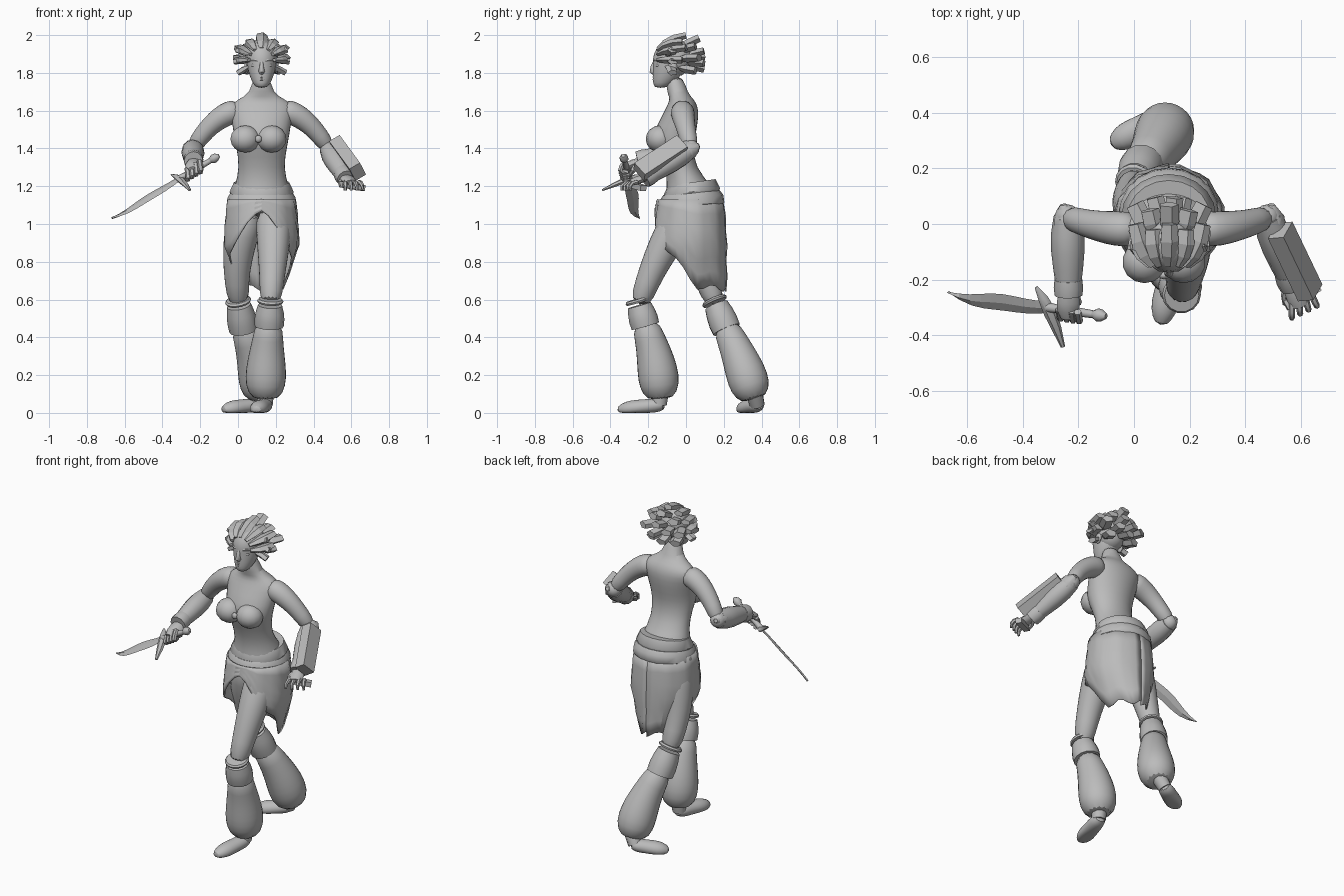
import bpy, bmesh, math
from math import sin, cos, pi, radians
from mathutils import Vector as V

if "Cube" in bpy.data.objects:
    bpy.data.objects.remove(bpy.data.objects["Cube"])

clay = bpy.data.materials.new("clay grey")
clay.use_nodes = True
GREY = (.5, .5, .5, 1)
clay.diffuse_color = GREY
clay.node_tree.nodes["Principled BSDF"].inputs["Base Color"].default_value = GREY
SIDES = ((-1, "right"), (1, "left"))
MIDDLE = .125


def finish(name, bm, smooth=True, sub=0, thick=0, angle=50):
    bmesh.ops.recalc_face_normals(bm, faces=bm.faces)
    mesh = bpy.data.meshes.new(name)
    bm.to_mesh(mesh)
    bm.free()
    mesh.materials.append(clay)
    ob = bpy.data.objects.new(name, mesh)
    bpy.context.collection.objects.link(ob)
    if thick:
        shell = ob.modifiers.new("thickness", "SOLIDIFY")
        shell.thickness, shell.offset = thick, 0
    if sub:
        ob.modifiers.new("smooth", "SUBSURF").levels = sub
    if smooth:
        bpy.ops.object.select_all(action="DESELECT")
        ob.select_set(True)
        bpy.context.view_layer.objects.active = ob
        bpy.ops.object.shade_smooth_by_angle(angle=radians(angle))
    return ob


def loft(name, rings, closed=True, **options):
    bm = bmesh.new()
    rows = [[bm.verts.new(p) for p in ring] for ring in rings]
    count = len(rows[0])
    for low, high in zip(rows, rows[1:]):
        for i in range(count if closed else count - 1):
            j = (i + 1) % count
            bm.faces.new((low[i], low[j], high[j], high[i]))
    if closed:
        bm.faces.new(rows[0])
        bm.faces.new(rows[-1])
    return finish(name, bm, **options)


def stack(name, rows, sides=16, tilt=0, **options):
    """Horizontal ellipses: z, centre y, radius x, radius y."""
    turn = [2 * pi * i / sides for i in range(sides)]
    rings = [[V((MIDDLE + rx * cos(a), cy + ry * sin(a), z + tilt * ry * sin(a))) for a in turn]
             for z, cy, rx, ry in rows]
    return loft(name, rings, **options)


def path(start, end, count, bend=None):
    """Evenly spaced points on a straight or bent line."""
    start, end = V(start), V(end)
    bend = V(bend) if bend else (start + end) / 2
    steps = [i / (count - 1) for i in range(count)]
    return [start.lerp(bend, t).lerp(bend.lerp(end, t), t) for t in steps]


def limb(name, points, radii, sides=10, squash=1, **options):
    """Round sections square to a path."""
    whole = points[-1] - points[0]
    ref = V((0, 0, 1)) if abs(whole.z) < .75 * whole.length else V((0, 1, 0))
    rings = []
    for i, (p, r) in enumerate(zip(points, radii)):
        t = (points[min(i + 1, len(points) - 1)] - points[max(i - 1, 0)]).normalized()
        u = t.cross(ref).normalized()
        w = u.cross(t) * squash
        turn = [2 * pi * k / sides for k in range(sides)]
        rings.append([p + r * (u * cos(a) + w * sin(a)) for a in turn])
    return loft(name, rings, **options)


def ball(name, loc, size, seg=14):
    bm = bmesh.new()
    bmesh.ops.create_uvsphere(bm, u_segments=seg, v_segments=seg // 2 + 1, radius=1)
    for v in bm.verts:
        v.co = V(a + b * c for a, b, c in zip(loc, v.co, size))
    return finish(name, bm)


def block(name, centre, axis, normal, size):
    u = V(axis).normalized()
    w = u.cross(V(normal)).normalized()
    frame = (u, w.cross(u), w)
    bm = bmesh.new()
    bmesh.ops.create_cube(bm, size=1)
    for v in bm.verts:
        v.co = sum((f * c * s for f, c, s in zip(frame, v.co, size)), V(centre))
    return finish(name, bm, smooth=False)


# torso, neck and bust
stack("torso", [(1.04, .03, .15, .13), (1.12, .03, .17, .15), (1.2, .02, .145, .12),
                (1.3, -.03, .118, .08), (1.41, -.06, .138, .1), (1.47, -.065, .15, .118),
                (1.57, -.03, .165, .1), (1.62, -.02, .18, .085), (1.66, -.02, .13, .065),
                (1.69, -.045, .058, .054), (1.79, -.065, .048, .05)], sub=1)
for s, side in SIDES:
    ball(side + "_cup", (.108 + s * .07, -.137, 1.45), (.08, .076, .072))
ball("top_knot", (.108, -.185, 1.45), (.02, .015, .02), 8)

# head and face
stack("head", [(1.72, -.135, .028, .032), (1.745, -.12, .048, .056), (1.79, -.1, .067, .078),
               (1.84, -.085, .08, .09), (1.9, -.08, .085, .1), (1.96, -.065, .06, .07),
               (1.98, -.06, .02, .03)], sub=1)
limb("nose", path((MIDDLE, -.162, 1.865), (MIDDLE, -.162, 1.795), 4, (MIDDLE, -.195, 1.81)),
     (.009, .011, .017, .012), 8)
for part, z in (("upper", 1.778), ("lower", 1.765)):
    ball(part + "_lip", (MIDDLE, -.162, z), (.024, .016, .009), 8)
for s, side in SIDES:
    ball(side + "_eye", (MIDDLE + s * .037, -.148, 1.84), (.02, .013, .01), 10)
    ball(side + "_ear", (MIDDLE + s * .08, -.07, 1.83), (.012, .024, .034), 10)
    brow = path((MIDDLE + s * .014, -.165, 1.86), (MIDDLE + s * .065, -.135, 1.862), 4,
                (MIDDLE + s * .045, -.168, 1.875))
    limb(side + "_brow", brow, (.007, .008, .007, .004), 6)

# hair: swept locks ending in broad blunt tufts
skull = V((MIDDLE, -.07, 1.868))
ball("hair_cap", skull + V((0, .015, .012)), (.09, .088, .1))


def lock(name, degrees, start, bend, end, radii):
    a = radians(degrees)
    stops = [skull + V((sin(a) * out, y, cos(a) * out * .93)) for y, out in (start, bend, end)]
    limb(name, path(stops[0], stops[2], len(radii), stops[1]), radii, 5, .6, smooth=False)


for i in range(7):
    jog = .02 * (i % 2)
    lock("front_lock", 30 * i - 90, (-.08, .065), (-.03, .12), (.05 + jog, .12 + jog), (.016, .03, .036, .03))
    lock("back_lock", 42 * i - 126, (.03, .07), (.07, .09), (.12 + jog, .105 + jog), (.016, .038, .036))
for i in range(4):
    lock("crown_tuft", 90 * i + 20, (.05, .02), (.1, .04), (.165, .055), (.018, .036, .034))
for s, side in SIDES:
    for k in range(3):
        lock(side + "_tuft", s * (66 + 27 * k), (-.03, .07), (0, .1), (.0, .145), (.016, .028, .028))


# legs: thigh, knee band, cuff, gathered trouser and bare foot
def leg(side, hip, thigh, knee, cuff, shin, ankle, heel, toe):
    hip, knee, cuff, ankle = V(hip), V(knee), V(cuff), V(ankle)
    down = (cuff - knee).normalized()
    limb(side + "_thigh", path(hip, knee, 5, thigh), (.1, .095, .08, .065, .058), 14, sub=1)
    limb(side + "_knee_band", path(knee - down * .035, knee - down * .015, 3), (.062, .07, .066), 14)
    limb(side + "_knee_cuff", path(knee, cuff, 4), (.064, .074, .079, .077), 14)
    limb(side + "_trouser", path(knee.lerp(cuff, .8), ankle, 6, shin),
         (.072, .082, .097, .11, .112, .075), 14, sub=1)
    limb(side + "_ankle", path(ankle + V((0, 0, .04)), V(heel).lerp(V(toe), .12), 3), (.045, .043, .04))
    foot = limb(side + "_foot", path(heel, toe, 6), (.034, .048, .048, .052, .05, .022), 12, .85, sub=1)
    for v in foot.data.vertices:
        v.co.z = max(v.co.z, 0)


leg("left", (.19, 0, 1.08), (.19, -.18, .8), (.17, -.247, .57), (.165, -.215, .46), (.145, -.14, .27),
    (.145, -.135, .065), (.15, -.11, .045), (.095, -.365, .015))
leg("right", (.05, .04, 1.08), (-.035, .06, .8), (.005, .16, .57), (.03, .215, .44), (.12, .315, .25),
    (.12, .362, .065), (.11, .39, .045), (-.085, .285, .015))

# sash and wrapped skirt
stack("sash", [(1.085, .03, .165, .16), (1.1, .03, .184, .173), (1.14, .03, .18, .168),
               (1.165, .03, .165, .15)], 20, .08)
stack("upper_sash", [(1.15, .03, .16, .145), (1.17, .03, .17, .15), (1.22, .03, .147, .127)], 20, .14)


def hem(t):
    """Hem height from the front opening (0) to the back (1)."""
    return .66 + .41 * max(0, 1 - t / .58) + .018 * sin(t * 20)


rings = []
for k in range(7):
    ring = []
    for i in range(33):
        t = i / 16 - 1
        drop = (1.13 - hem(t if t > 0 else -t * .85)) * k / 6
        out = .018 * sin(min(drop * 4, 1) * pi / 2) + .006 * (k % 2) * cos(i * 2)
        a = t * pi - pi / 2
        wide = .178 + out - .35 * max(0, drop - .24)
        deep = .17 + out + .1 * min(drop, .2) * max(0, -sin(a))
        ring.append(V((MIDDLE + wide * cos(a), .022 + deep * sin(a), 1.13 - drop)))
    rings.append(ring)
loft("wrap_skirt", rings, closed=False, thick=.008, angle=25)

# arms with bracers and elbow guards
for (s, side), wrist in zip(SIDES, (V((-.236, -.22, 1.343)), V((.56, -.19, 1.26)))):
    shoulder, elbow = V((.12 + s * .11, -.02, 1.605)), V((.12 + s * .36, .025, 1.4))
    bend = V((.12 + s * .245, -.02, 1.585))
    limb(side + "_upper_arm", path(shoulder, elbow, 6, bend), (.06, .067, .062, .055, .049, .045), 12, sub=1)
    ball(side + "_elbow", elbow, (.046, .046, .046))
    limb(side + "_bracer", path(elbow, wrist, 5), (.05, .06, .06, .054, .046), 12)
    limb(side + "_wrist_band", path(elbow.lerp(wrist, .92), elbow.lerp(wrist, 1.15), 3), (.05, .053, .05), 12)
    tip = elbow + V((s * .015, .045, .015))
    limb(side + "_elbow_guard", path(elbow.lerp(wrist, .15), tip, 3), (.055, .047, .012), 7)

# open left hand with a short bar
limb("left_palm", path((.566, -.2, 1.252), (.6, -.295, 1.217), 4), (.03, .038, .04, .032), 8, .55)
for i in range(4):
    knuckle = V((.568 + .024 * i, -.28 + .008 * i, 1.222))
    tip = knuckle + V((.007 * i, .007 * i - .06, -.045))
    limb("left_finger", path(knuckle, tip, 4, tip + V((0, -.01, .045))), (.012, .012, .011, .008), 6)
limb("left_thumb", path((.56, -.22, 1.24), (.543, -.29, 1.2), 3, (.53, -.26, 1.22)), (.015, .013, .008), 6)
block("hand_bar", (.605, -.26, 1.2), (.12, .07, -.02), (0, 0, 1), (.14, .03, .035))

# box strapped on the left forearm
block("forearm_box", (.58, -.135, 1.35), (.11, -.23, -.15), (.8, .1, .5), (.29, .065, .09))

# curved sword: grip, guard and blade
guard, along = V((-.31, -.3, 1.24)), V((-.36, .055, -.21)).normalized()
across = V((.07, -.2, -.09))
across = (across - along * across.dot(along)).normalized()
normal = along.cross(across)
limb("sword_grip", path(guard, guard - along * .2, 4), (.018, .014, .016, .014), 8)
limb("sword_pommel", path(guard - along * .19, guard - along * .245, 4), (.014, .024, .022, .01), 8)
limb("sword_guard", path(guard - across * .08 + along * .035, guard + across * .16 - along * .035, 5,
                         guard - along * .01), (.006, .018, .023, .018, .008), 6, .7)
blade = []
for i in range(10):
    t = i / 9
    half = .022 * (1 - t ** 4) + .013 * sin(pi * t) + .001
    p = guard + along * .42 * t + across * (.028 * sin(pi * t) * t + .005 * sin(3 * pi * t))
    blade.append([p - across * half, p + normal * .006, p + across * half, p - normal * .006])
loft("sword_blade", blade, smooth=False)

# right fist around the grip
limb("right_palm", path((-.235, -.25, 1.33), (-.238, -.34, 1.29), 4), (.034, .042, .04, .025), 8, .6)
for i in range(4):
    c = guard - along * (.125 - .026 * i)
    curl = path(c + V((0, 0, .032)), c - across * .01 - V((0, 0, .03)), 5, c + across * .08)
    limb("right_finger", curl, [.014] * 5, 6)
limb("right_thumb", path((-.21, -.26, 1.32), (-.235, -.3, 1.258), 3, (-.18, -.28, 1.28)), (.016, .015, .01), 6)
